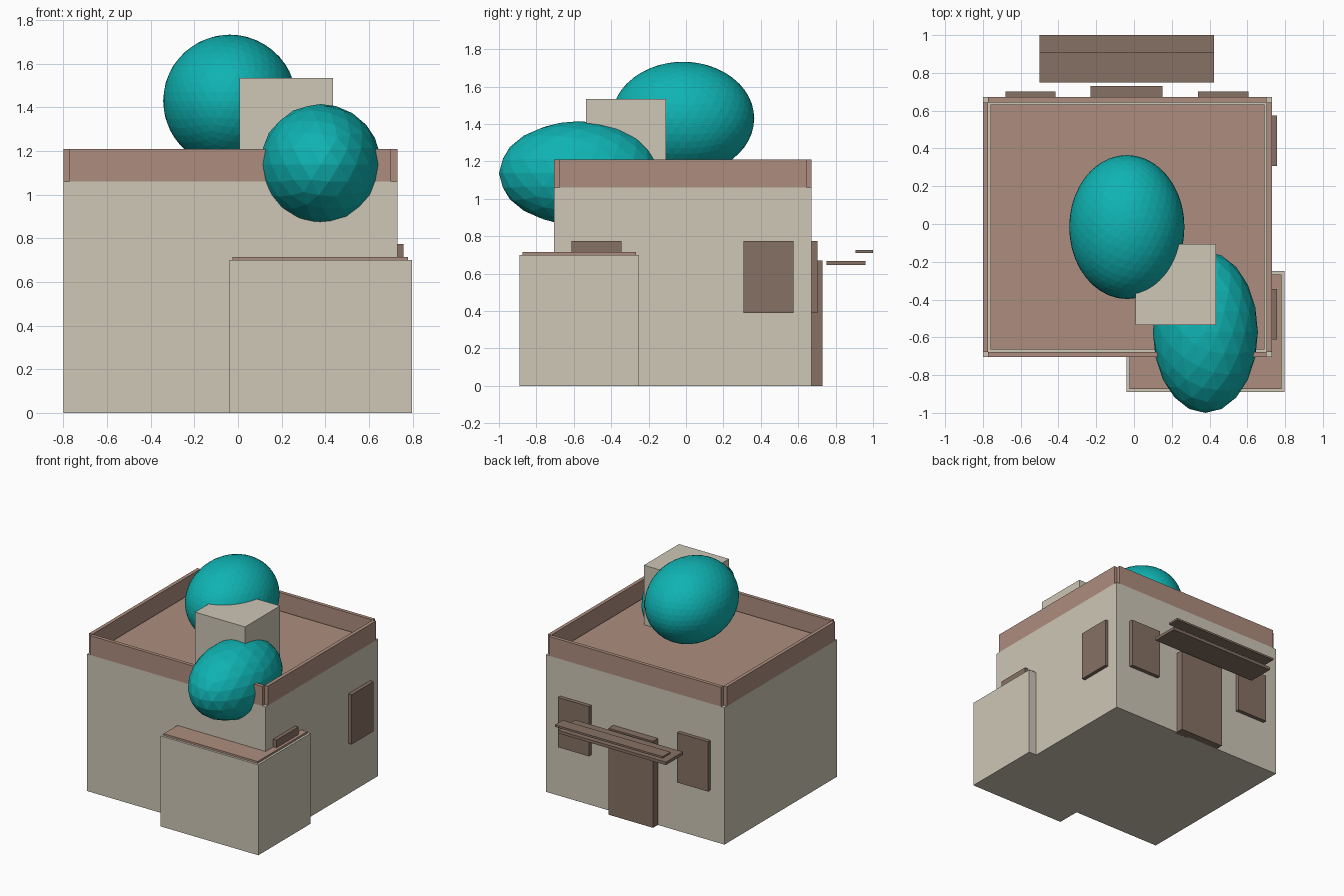
import bpy

if "Cube" in bpy.data.objects:
    bpy.data.objects.remove(bpy.data.objects["Cube"])


def material(name, rgb):
    m = bpy.data.materials.new(name)
    m.diffuse_color = (*rgb, 1)
    m.use_nodes = True
    m.node_tree.nodes["Principled BSDF"].inputs["Base Color"].default_value = m.diffuse_color
    return m


PLASTER = material("plaster", (0.62, 0.57, 0.47))
CLAY = material("clay", (0.42, 0.27, 0.21))
WOOD = material("dark_wood", (0.24, 0.165, 0.127))
TEAL = material("teal", (0.005, 0.45, 0.45))


def box(name, x, y, z, mat):
    """Box from (min, max) ranges on each axis."""
    bpy.ops.mesh.primitive_cube_add(size=1, location=[sum(r) / 2 for r in (x, y, z)])
    o = bpy.context.object
    o.name = name
    o.scale = [r[1] - r[0] for r in (x, y, z)]
    o.data.materials.append(mat)
    return o


def dome(name, centre, radii, subdivisions):
    bpy.ops.mesh.primitive_ico_sphere_add(subdivisions=subdivisions, radius=1, location=centre)
    o = bpy.context.object
    o.name = name
    o.scale = radii
    o.data.materials.append(TEAL)


# Main block, annex and rooftop box
X0, X1, Y0, Y1 = -0.80, 0.73, -0.705, 0.672
T = 0.028
box("main_block", (X0, X1), (Y0, Y1), (0, 1.06), PLASTER)
box("annex", (-0.04, 0.797), (-0.89, -0.25), (0, 0.70), PLASTER)
box("rooftop_box", (0.007, 0.435), (-0.535, -0.107), (1.06, 1.535), PLASTER)

# Inset roof slabs
box("main_roof", (X0 + 0.04, X1 - 0.04), (Y0 + 0.04, Y1 - 0.04), (1.06, 1.075), CLAY)
box("annex_roof", (-0.025, 0.78), (-0.873, -0.267), (0.70, 0.715), CLAY)

# Parapet boards, open at the corners
for name, y in (("front", Y0), ("back", Y1 - T)):
    box(f"{name}_parapet", (X0 + T, X1 - T), (y, y + T), (1.06, 1.21), CLAY)
for name, x in (("left", X0), ("right", X1 - T)):
    box(f"{name}_parapet", (x, x + T), (Y0 + T, Y1 - T), (1.06, 1.21), CLAY)

# Door and windows
box("door", (-0.23, 0.152), (Y1 - 0.02, 0.731), (0, 0.67), WOOD)
for i, x in enumerate((-0.68, 0.34)):
    box(f"back_window_{i + 1}", (x, x + 0.265), (Y1 - 0.02, 0.702), (0.39, 0.775), WOOD)
for i, y in enumerate((-0.612, 0.308)):
    box(f"right_window_{i + 1}", (X1 - 0.02, 0.758), (y, y + 0.267), (0.39, 0.775), WOOD)

# Two canopy slats over the door
box("lower_canopy", (-0.50, 0.423), (0.75, 0.96), (0.645, 0.668), WOOD)
box("upper_canopy", (-0.50, 0.423), (0.905, 1.0), (0.711, 0.726), WOOD)

# Faceted ellipsoids
dome("large_dome", (-0.038, -0.016, 1.43), (0.305, 0.381, 0.303), 4)
dome("small_dome", (0.378, -0.573, 1.137), (0.278, 0.427, 0.278), 3)
